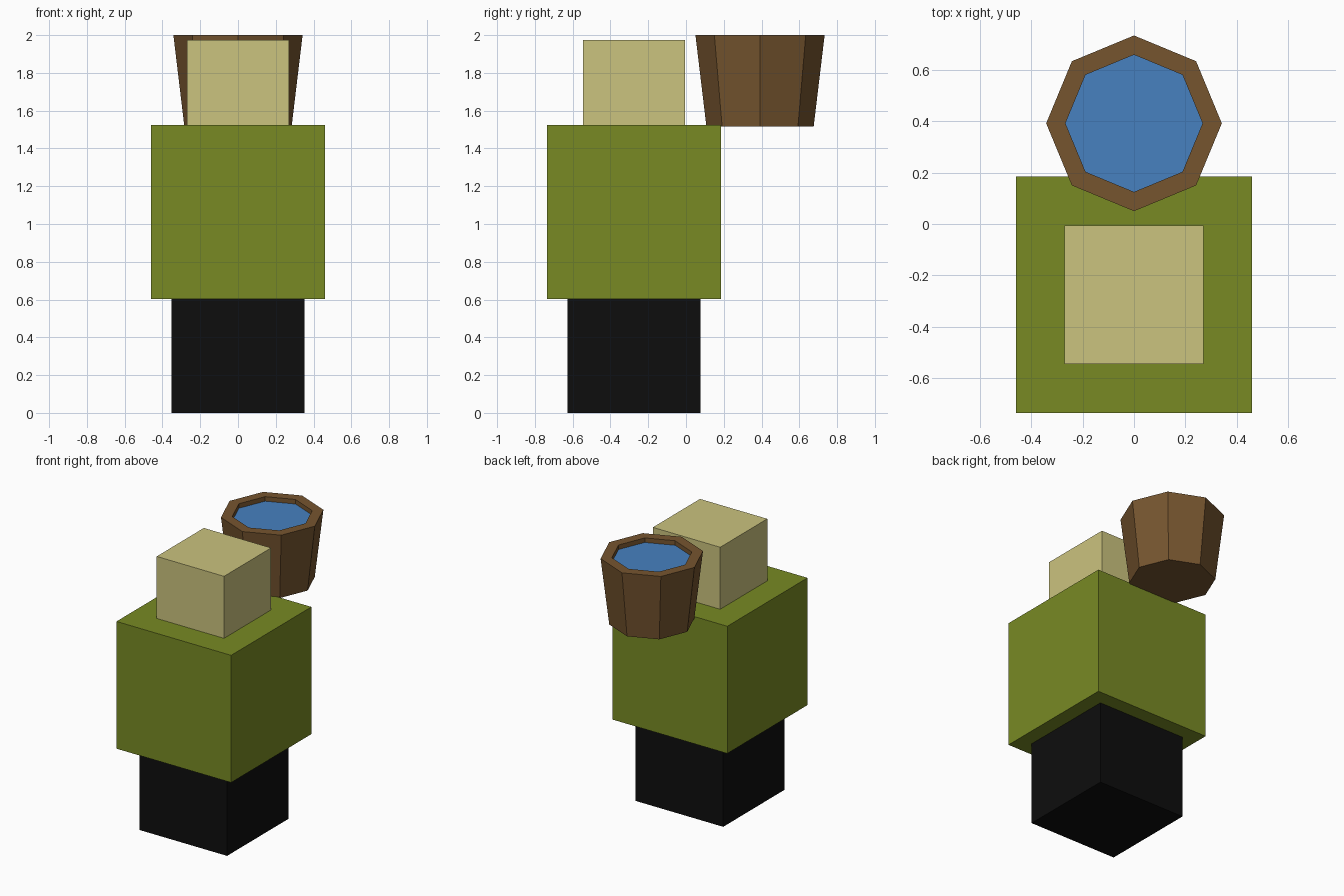
import bpy, bmesh, math

if "Cube" in bpy.data.objects:
    bpy.data.objects.remove(bpy.data.objects["Cube"])


def lin(c):
    c /= 255
    return c / 12.92 if c <= 0.04045 else ((c + 0.055) / 1.055) ** 2.4


def material(name, r, g, b):
    m = bpy.data.materials.new(name)
    m.diffuse_color = (lin(r), lin(g), lin(b), 1)
    m.use_nodes = True
    m.node_tree.nodes["Principled BSDF"].inputs["Base Color"].default_value = m.diffuse_color
    return m


black = material("black", 13, 13, 13)
green = material("olive_green", 120, 138, 36)
tan = material("pale_tan", 203, 195, 126)
brown = material("wood_brown", 118, 85, 47)
blue = material("water_blue", 71, 129, 192)


def finish(name, bm, *mats):
    bmesh.ops.recalc_face_normals(bm, faces=bm.faces)
    me = bpy.data.meshes.new(name)
    bm.to_mesh(me)
    bm.free()
    for m in mats:
        me.materials.append(m)
    ob = bpy.data.objects.new(name, me)
    bpy.context.collection.objects.link(ob)
    return ob


def box(name, width, y_mid, z0, z1, mat):
    bm = bmesh.new()
    bmesh.ops.create_cube(bm, size=1)
    for v in bm.verts:
        v.co = (v.co.x * width, v.co.y * width + y_mid,
                (z0 + z1) / 2 + v.co.z * (z1 - z0))
    finish(name, bm, mat)


# Stacked figure: legs, torso, head
box("legs", 0.704, -0.276, 0.0, 0.602, black)
box("torso", 0.92, -0.276, 0.602, 1.525, green)
box("head", 0.54, -0.276, 1.525, 1.975, tan)

# Eight-sided tapered bucket: base, outer rim, inner rim, water level
bm = bmesh.new()
rings = []
for radius, z in [(0.284, 1.517), (0.342, 2.0), (0.267, 2.0), (0.267, 1.967)]:
    rings.append([bm.verts.new((radius * math.cos(i * math.pi / 4),
                                0.392 + radius * math.sin(i * math.pi / 4), z))
                  for i in range(8)])
for a, b in zip(rings, rings[1:]):
    for i in range(8):
        j = (i + 1) % 8
        bm.faces.new((a[i], a[j], b[j], b[i]))
bm.faces.new(rings[0])
water = bm.faces.new(rings[-1])
water.material_index = 1
finish("water_bucket", bm, brown, blue)
